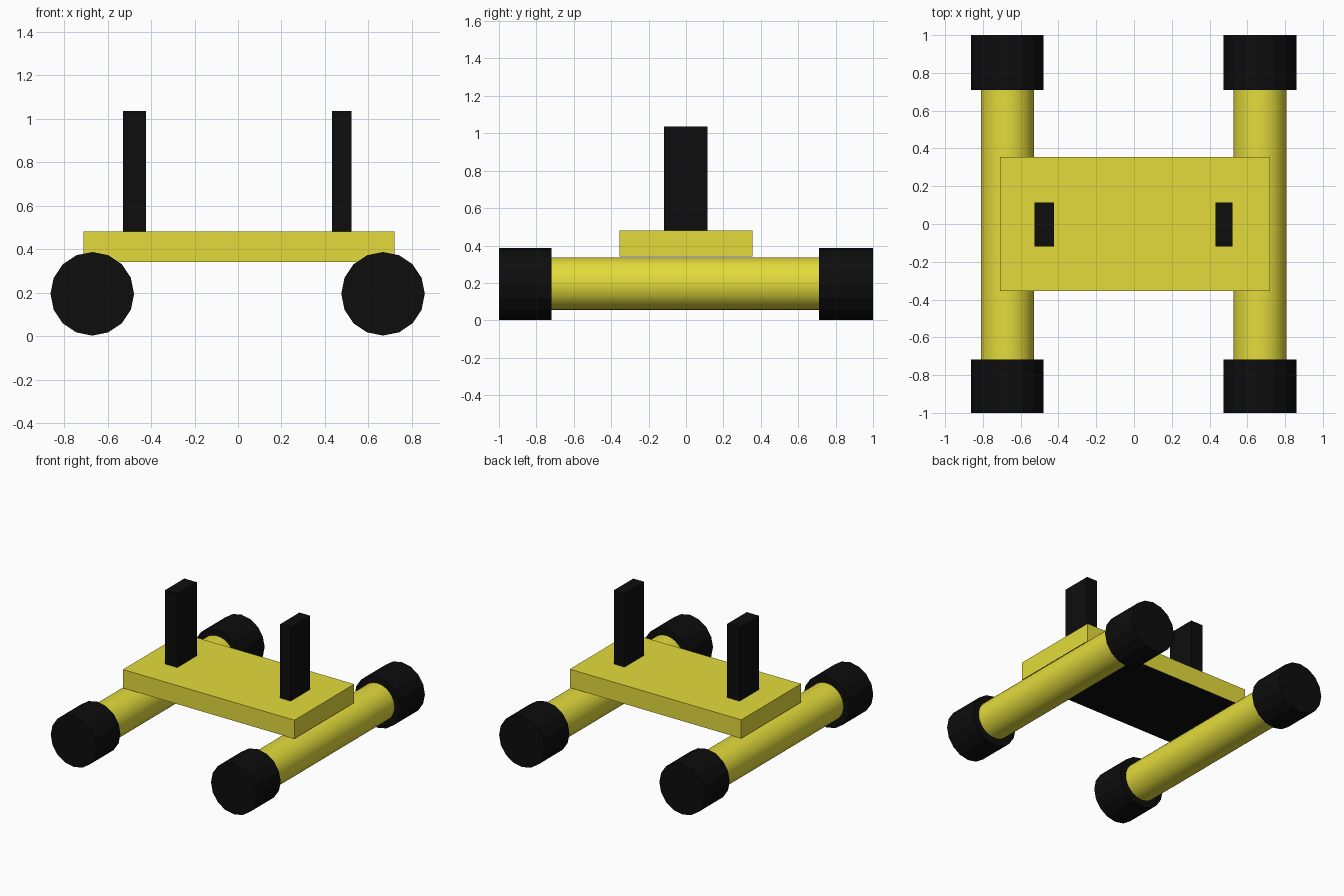
import bpy, bmesh, math
from mathutils import Matrix

if "Cube" in bpy.data.objects:
    bpy.data.objects.remove(bpy.data.objects["Cube"])


def material(name, rgb):
    m = bpy.data.materials.new(name)
    m.diffuse_color = (*rgb, 1)
    m.use_nodes = True
    m.node_tree.nodes["Principled BSDF"].inputs["Base Color"].default_value = m.diffuse_color
    return m


yellow = material("yellow paint", (0.77, 0.71, 0.045))
black = material("black rubber", (0.004, 0.004, 0.004))


def finish(name, bm, *mats):
    me = bpy.data.meshes.new(name)
    bm.to_mesh(me)
    bm.free()
    for m in mats:
        me.materials.append(m)
    ob = bpy.data.objects.new(name, me)
    bpy.context.collection.objects.link(ob)
    return ob


def box(name, x, y, z, *mats):
    bm = bmesh.new()
    size = [b - a for a, b in (x, y, z)]
    mid = [(a + b) / 2 for a, b in (x, y, z)]
    bmesh.ops.create_cube(bm, size=1, matrix=Matrix.Translation(mid) @ Matrix.Diagonal((*size, 1)))
    return finish(name, bm, *mats)


def rod(name, x, z, r, y, sides, mat, smooth=False):
    # cylinder lying along y
    bm = bmesh.new()
    mx = Matrix.Translation((x, (y[0] + y[1]) / 2, z)) @ Matrix.Rotation(math.pi / 2, 4, 'X')
    bmesh.ops.create_cone(bm, cap_ends=True, segments=sides, radius1=r, radius2=r,
                          depth=y[1] - y[0], matrix=mx)
    for f in bm.faces:
        f.smooth = smooth and len(f.verts) == 4
    if smooth:
        for e in bm.edges:
            e.smooth = all(len(f.verts) == 4 for f in e.link_faces)
    return finish(name, bm, mat)


# deck: yellow slab with a black underside
deck = box("deck", (-0.71, 0.72), (-0.356, 0.356), (0.34, 0.48), yellow, black)
for p in deck.data.polygons:
    p.material_index = 1 if p.normal.z < -0.5 else 0

# upright posts
box("left_post", (-0.528, -0.424), (-0.118, 0.115), (0.48, 1.035), black)
box("right_post", (0.432, 0.522), (-0.118, 0.115), (0.48, 1.035), black)

# axles with a wheel on each end
for side, x in (("left", -0.67), ("right", 0.667)):
    rod(side + "_axle", x, 0.196, 0.141, (-0.74, 0.74), 32, yellow, True)
    rod(side + "_front_wheel", x, 0.194, 0.192, (-1.0, -0.718), 16, black)
    rod(side + "_back_wheel", x, 0.194, 0.192, (0.71, 1.0), 16, black)
